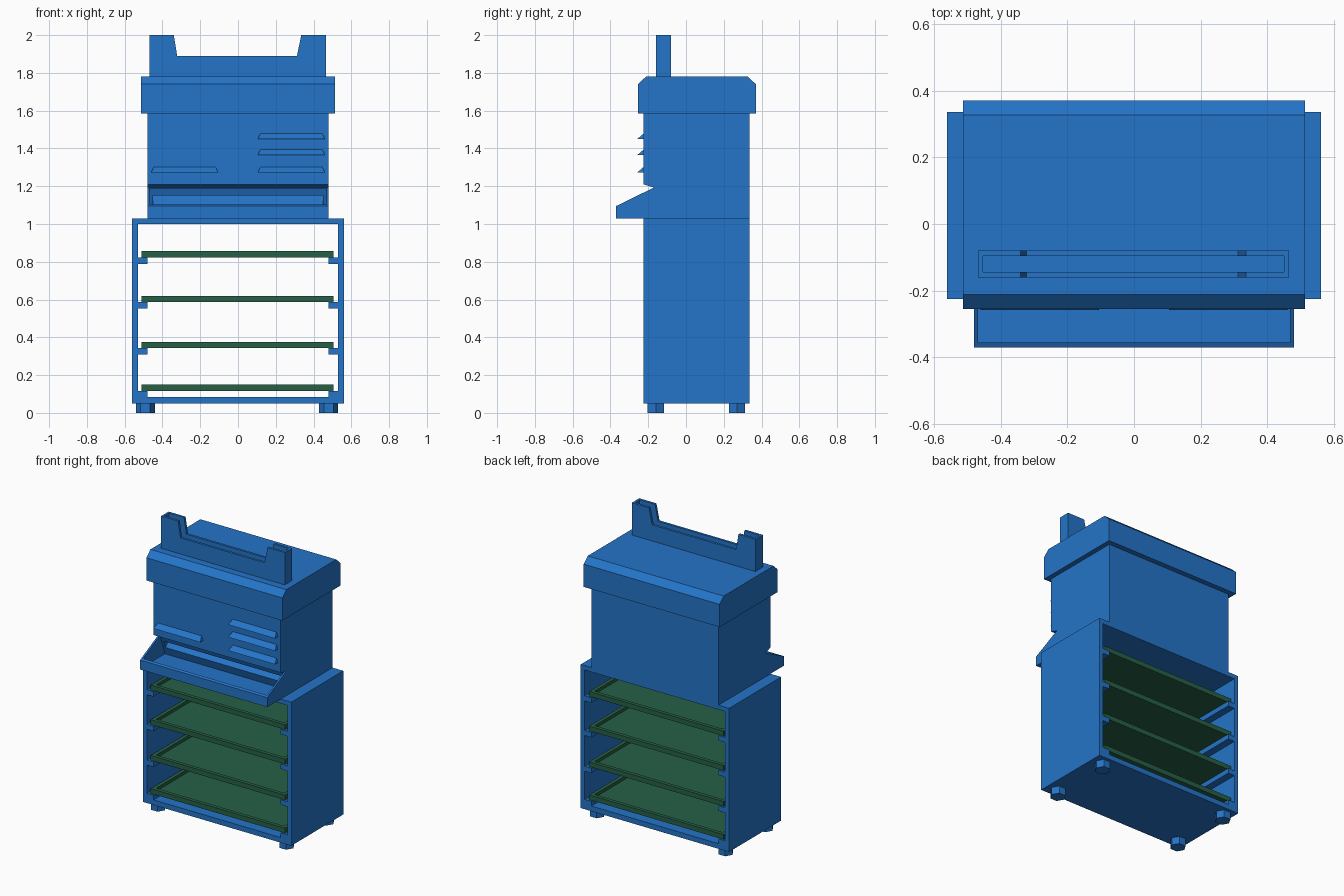
import bpy, bmesh, math
from mathutils import Vector

cube = bpy.data.objects.get("Cube")
if cube:
    bpy.data.objects.remove(cube, do_unlink=True)


def material(name, rgb):
    m = bpy.data.materials.new(name)
    m.use_nodes = True
    m.diffuse_color = (*rgb, 1)
    m.node_tree.nodes["Principled BSDF"].inputs["Base Color"].default_value = (*rgb, 1)
    return m


BLUE = material("blue paint", (0.018, 0.175, 0.58))
GREEN = material("dark green", (0.019, 0.117, 0.061))


def finish(name, bm, mat):
    bmesh.ops.recalc_face_normals(bm, faces=bm.faces)
    mesh = bpy.data.meshes.new(name)
    bm.to_mesh(mesh)
    bm.free()
    mesh.materials.append(mat)
    ob = bpy.data.objects.new(name, mesh)
    bpy.context.collection.objects.link(ob)
    return ob


def prism(name, profile, axis, lo, hi, mat=BLUE):
    """Extrude a 2D profile along x (points are y, z) or along y (points are x, z)."""
    bm = bmesh.new()
    place = (lambda a, b: (lo, a, b)) if axis == "x" else (lambda a, b: (a, lo, b))
    face = bm.faces.new([bm.verts.new(place(a, b)) for a, b in profile])
    new = bmesh.ops.extrude_face_region(bm, geom=[face])["geom"]
    shift = Vector((hi - lo, 0, 0)) if axis == "x" else Vector((0, hi - lo, 0))
    bmesh.ops.translate(bm, vec=shift, verts=[v for v in new if isinstance(v, bmesh.types.BMVert)])
    return finish(name, bm, mat)


def box(name, x, y, z, mat=BLUE):
    return prism(name, [(y[0], z[0]), (y[1], z[0]), (y[1], z[1]), (y[0], z[1])], "x", *x, mat)


def cut(ob, cutter):
    mod = ob.modifiers.new("cut", "BOOLEAN")
    mod.operation, mod.solver, mod.object = "DIFFERENCE", "EXACT", cutter
    bpy.context.view_layer.objects.active = ob
    bpy.ops.object.modifier_apply(modifier=mod.name)
    bpy.data.objects.remove(cutter, do_unlink=True)


FRONT, BACK = -0.225, 0.335

# Open cabinet frame
cabinet = box("cabinet_frame", (-0.56, 0.56), (FRONT, BACK), (0.05, 1.03))
cut(cabinet, box("cutter", (-0.53, 0.53), (-1, 1), (0.085, 1.0)))

# Sliding trays on side runners
for i, z in enumerate((0.117, 0.343, 0.587, 0.823)):
    tray = box(f"tray_{i + 1}", (-0.51, 0.505), (FRONT + 0.012, BACK - 0.012), (z, z + 0.033), GREEN)
    cut(tray, box("cutter", (-0.485, 0.48), (FRONT + 0.037, BACK - 0.037), (z + 0.012, z + 0.1)))
    for side, s in (("left", 1), ("right", -1)):
        box(f"runner_{side}_{i + 1}", sorted((s * 0.48, s * 0.535)), (FRONT, BACK), (z - 0.034, z))

# Hexagonal feet
for side, x in (("left", 0.48), ("right", -0.49)):
    for end, y in (("front", -0.16), ("back", 0.27)):
        hexagon = [(0.05 * math.cos(k * math.pi / 3), 0.05 * math.sin(k * math.pi / 3)) for k in range(6)]
        bm = bmesh.new()
        bottom = bm.faces.new([bm.verts.new((x + a, y + b, 0)) for a, b in hexagon])
        top = bmesh.ops.extrude_face_region(bm, geom=[bottom])["geom"]
        bmesh.ops.translate(bm, vec=(0, 0, 0.055), verts=[v for v in top if isinstance(v, bmesh.types.BMVert)])
        finish(f"foot_{end}_{side}", bm, BLUE)

# Upper body with the sloping catch tray
body = prism("upper_body", [(BACK, 1.03), (BACK, 1.59), (FRONT, 1.59), (FRONT, 1.21),
                            (-0.17, 1.193), (-0.37, 1.095), (-0.37, 1.03)], "x", -0.48, 0.48)
cut(body, prism("cutter", [(-0.355, 1.045), (-0.12, 1.045), (-0.172, 1.19), (-0.355, 1.15)],
                "x", -0.468, 0.468))
# Delivery slot with a ramp
cut(body, prism("cutter", [(-0.2, 1.095), (-0.145, 1.095), (-0.09, 1.15), (-0.2, 1.15)],
                "x", -0.45, 0.45))

# Wedge louvres on the front
for name, x0, z in (("louvre_top", 0.105, 1.45), ("louvre_middle", 0.105, 1.365),
                    ("louvre_bottom", 0.105, 1.273), ("louvre_side", -0.46, 1.273)):
    x1, tip, wall = x0 + 0.355, -0.258, FRONT + 0.002
    bm = bmesh.new()
    a, b, c, d, e, f = [bm.verts.new(p) for p in (
        (x0, wall, z), (x1, wall, z), (x1, tip, z), (x0, tip, z),
        (x0 + 0.014, wall, z + 0.03), (x1 - 0.014, wall, z + 0.03))]
    for face in ((a, b, c, d), (d, c, f, e), (a, d, e), (b, f, c), (a, e, f, b)):
        bm.faces.new(face)
    finish(name, bm, BLUE)

# Lid with chamfered front and back edges
prism("lid", [(-0.255, 1.585), (0.37, 1.585), (0.37, 1.74), (0.327, 1.78),
              (-0.212, 1.78), (-0.255, 1.74)], "x", -0.513, 0.513)

# Hollow holder on the lid, lower in the middle
holder = prism("top_holder", [(-0.468, 1.78), (0.465, 1.78), (0.465, 2.0), (0.335, 2.0), (0.312, 1.89),
                              (-0.322, 1.89), (-0.34, 2.0), (-0.468, 2.0)], "y", -0.16, -0.08)
cut(holder, box("cutter", (-0.453, 0.45), (-0.144, -0.096), (1.785, 2.1)))
